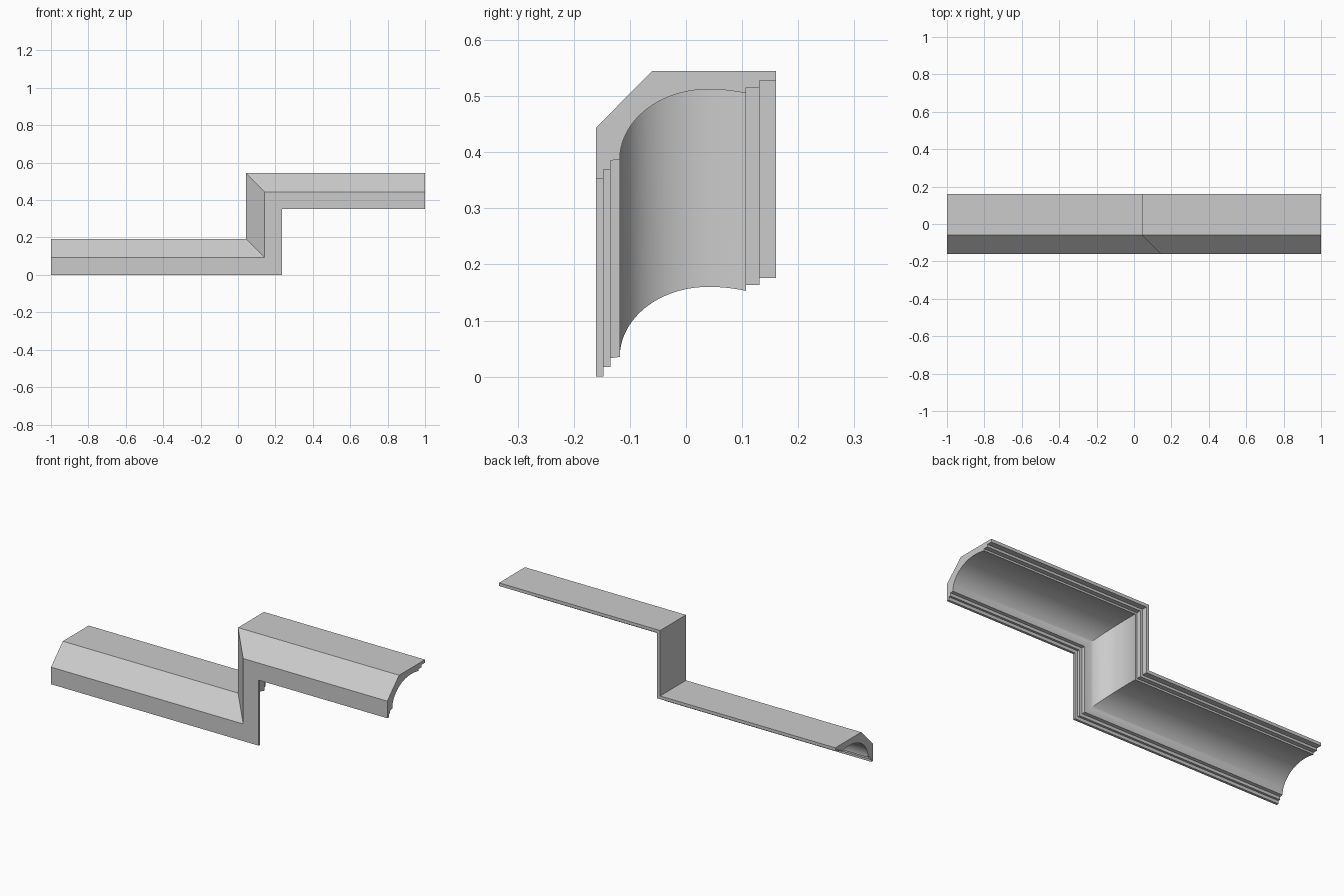
import bpy
import bmesh
from math import sin, cos, pi, radians

if "Cube" in bpy.data.objects:
    bpy.data.objects.remove(bpy.data.objects["Cube"])

RISE = 0.352      # height step between the two runs
TURN_X = 0.235    # x of the profile base on the upright run

# Cross-section as (depth y, height h): outer face, chamfer, top, rear steps
profile = [(-0.16, 0), (-0.16, 0.092), (-0.06, 0.193), (0.16, 0.193),
           (0.16, 0.176), (0.131, 0.176), (0.131, 0.163),
           (0.107, 0.163)]

# Hollow cove: flatter at the rear, tight at the front
STEPS = 28
for i in range(STEPS + 1):
    a = radians(70.4) + (pi - radians(70.4)) * i / STEPS
    reach = 0.2 if cos(a) > 0 else 0.158
    profile.append((0.04 + reach * cos(a), 0.035 + 0.125 * sin(a)))

# Front steps
profile += [(-0.135, 0.033), (-0.135, 0.017), (-0.147, 0.017), (-0.147, 0)]

# Sweep stations: left end, two mitred corners, right end
stations = [lambda h: (-1, h),
            lambda h: (TURN_X - h, h),
            lambda h: (TURN_X - h, RISE + h),
            lambda h: (1, RISE + h)]

bm = bmesh.new()
rings = []
for place in stations:
    ring = []
    for y, h in profile:
        x, z = place(h)
        ring.append(bm.verts.new((x, y, z)))
    rings.append(ring)

n = len(profile)
for a, b in zip(rings, rings[1:]):
    for i in range(n):
        j = (i + 1) % n
        bm.faces.new((a[i], a[j], b[j], b[i]))

# End caps
bm.faces.new(rings[0])
bm.faces.new(rings[-1][::-1])
bmesh.ops.recalc_face_normals(bm, faces=bm.faces)

mesh = bpy.data.meshes.new("stepped_molding")
bm.to_mesh(mesh)
bm.free()
molding = bpy.data.objects.new("stepped_molding", mesh)
bpy.context.collection.objects.link(molding)

# Smooth cove, crisp steps and mitres
bpy.context.view_layer.objects.active = molding
molding.select_set(True)
bpy.ops.object.shade_smooth_by_angle(angle=radians(25))
